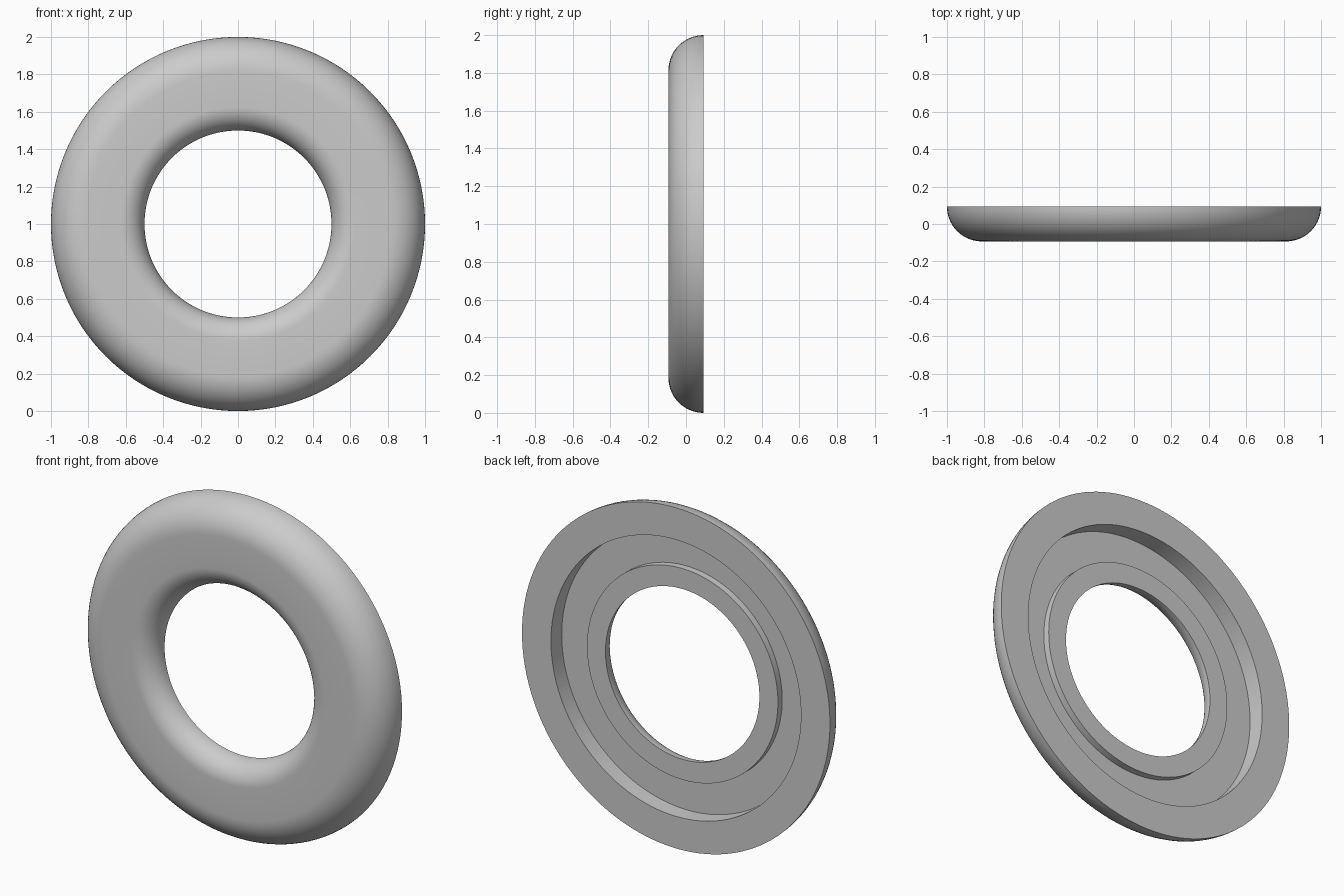
import bpy, bmesh, math

if "Cube" in bpy.data.objects:
    bpy.data.objects.remove(bpy.data.objects["Cube"])

SEGMENTS = 128
ARC = 14

grey = bpy.data.materials.new("plain grey")
grey.diffuse_color = (0.6, 0.6, 0.6, 1)
grey.use_nodes = True
grey.node_tree.nodes["Principled BSDF"].inputs["Base Color"].default_value = grey.diffuse_color


def arc(cr, cy, radius, start, end):
    """Points (ring radius, depth) along a circular arc, angles in degrees."""
    pts = []
    for i in range(ARC + 1):
        a = math.radians(start + (end - start) * i / ARC)
        pts.append((cr + radius * math.cos(a), cy + radius * math.sin(a)))
    return pts


# Cross-section: rounded front, stepped recess and raised inner lip at the back
FRONT, BACK, LIP, FLOOR = -0.093, 0.093, 0.033, -0.007
outer_r, inner_r = BACK - FRONT, LIP - FRONT
profile = arc(0.5 + inner_r, LIP, inner_r, 180, 270)
profile += arc(1 - outer_r, BACK, outer_r, 270, 360)
profile += [(0.812, BACK), (0.812, FLOOR), (0.62, FLOOR), (0.62, LIP)]

# Ring: the section swept around the y axis
bm = bmesh.new()
rings = []
for s in range(SEGMENTS):
    a = 2 * math.pi * s / SEGMENTS
    rings.append([bm.verts.new((r * math.cos(a), y, 1 + r * math.sin(a)))
                  for r, y in profile])
n = len(profile)
for s in range(SEGMENTS):
    p, q = rings[s], rings[(s + 1) % SEGMENTS]
    for i in range(n):
        j = (i + 1) % n
        bm.faces.new((p[i], p[j], q[j], q[i]))
bmesh.ops.recalc_face_normals(bm, faces=bm.faces)
mesh = bpy.data.meshes.new("ring")
bm.to_mesh(mesh)
bm.free()
mesh.materials.append(grey)

ring = bpy.data.objects.new("ring", mesh)
bpy.context.collection.objects.link(ring)
bpy.context.view_layer.objects.active = ring
ring.select_set(True)
bpy.ops.object.shade_smooth_by_angle(angle=math.radians(30))
